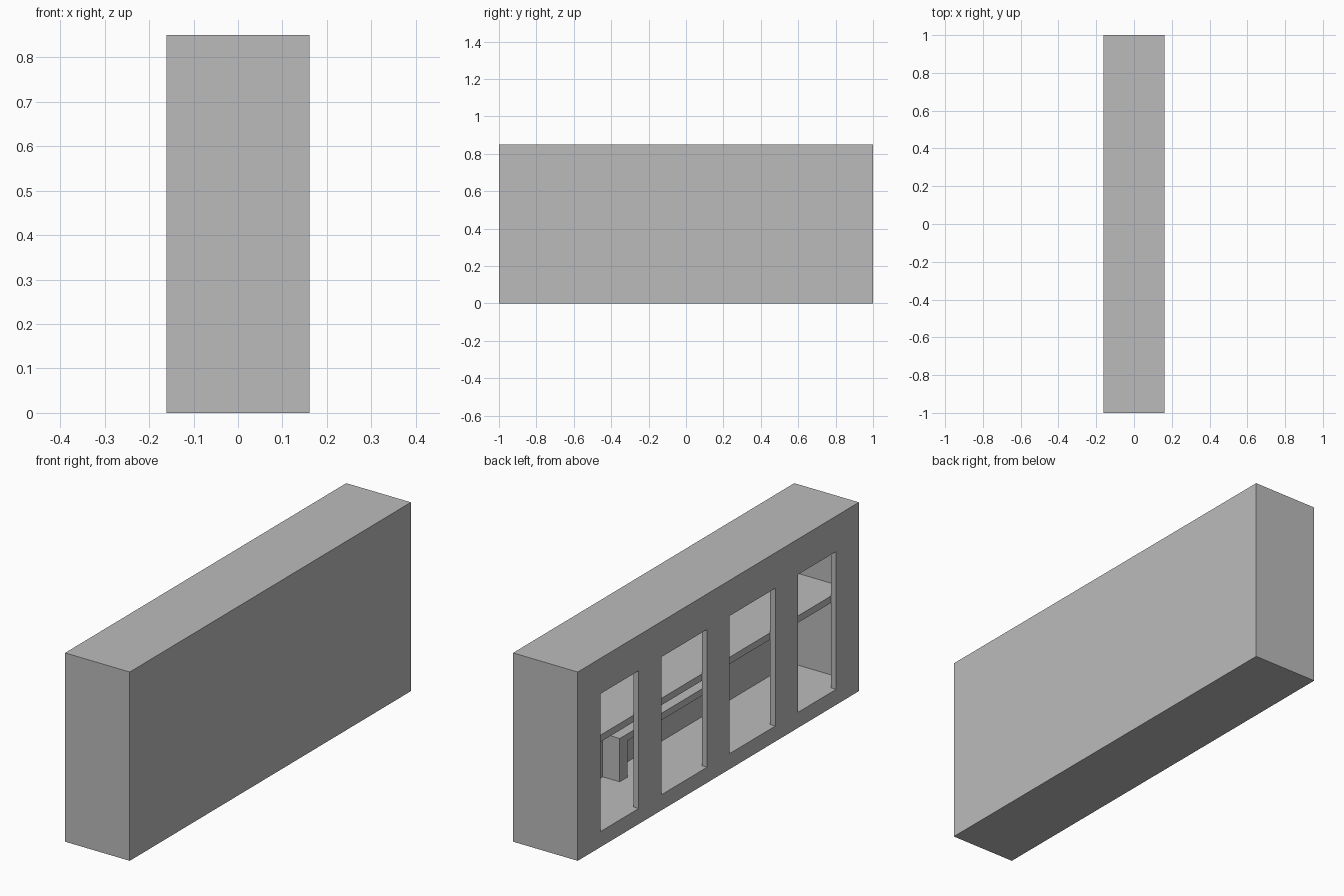
import bpy

cube = bpy.data.objects.get("Cube")
if cube:
    bpy.data.objects.remove(cube, do_unlink=True)

# One plain grey material
grey = bpy.data.materials.new("plain_grey")
grey.use_nodes = True
color = (0.5, 0.5, 0.5, 1.0)
grey.diffuse_color = color
grey.node_tree.nodes["Principled BSDF"].inputs["Base Color"].default_value = color


def box(name, x, y, z):
    """Axis-aligned box from (low, high) ranges."""
    spans = (x, y, z)
    bpy.ops.mesh.primitive_cube_add(size=1, location=[sum(s) / 2 for s in spans])
    ob = bpy.context.object
    ob.name = name
    ob.scale = [s[1] - s[0] for s in spans]
    bpy.ops.object.transform_apply(location=True, rotation=False, scale=True)
    ob.data.materials.append(grey)
    return ob


def cut(target, cutter):
    """Subtract the cutter from the target and discard it."""
    mod = target.modifiers.new("cut", "BOOLEAN")
    mod.operation = "DIFFERENCE"
    mod.solver = "EXACT"
    mod.object = cutter
    bpy.context.view_layer.objects.active = target
    bpy.ops.object.modifier_apply(modifier=mod.name)
    bpy.data.objects.remove(cutter, do_unlink=True)


half_x, height = 0.161, 0.85
wall, end_wall = 0.026, 0.06
inner_x, inner_y = half_x - wall, 1 - end_wall
floor_z, door_top, ceiling_z = 0.07, 0.69, 0.79

# Hollow shell
shell = box("shell", (-half_x, half_x), (-1, 1), (0, height))
cut(shell, box("cavity", (-inner_x, inner_x), (-inner_y, inner_y), (floor_z, ceiling_z)))

# Four tall openings in one long side, mirrored about the middle
for side in (-1, 1):
    for near, far in ((0.08, 0.405), (0.567, 0.838)):
        span = sorted((side * near, side * far))
        cut(shell, box("opening", (-0.3, 0), span, (floor_z, door_top)))

# Upper deck, full length
box("upper_deck", (-inner_x, inner_x), (-inner_y, inner_y), (0.452, 0.483))

# Bench against the closed wall, with a leg at each end
bench_x, bench_ends = (inner_x - 0.085, inner_x), (-0.375, 0.4)
seat_low, seat_top, leg = 0.234, 0.265, 0.057
box("bench_seat", bench_x, bench_ends, (seat_low, seat_top))
box("bench_leg_back", bench_x, (bench_ends[1] - leg, bench_ends[1]), (floor_z, seat_low))
box("bench_leg_front", bench_x, (bench_ends[0], bench_ends[0] + leg), (floor_z, seat_low))
